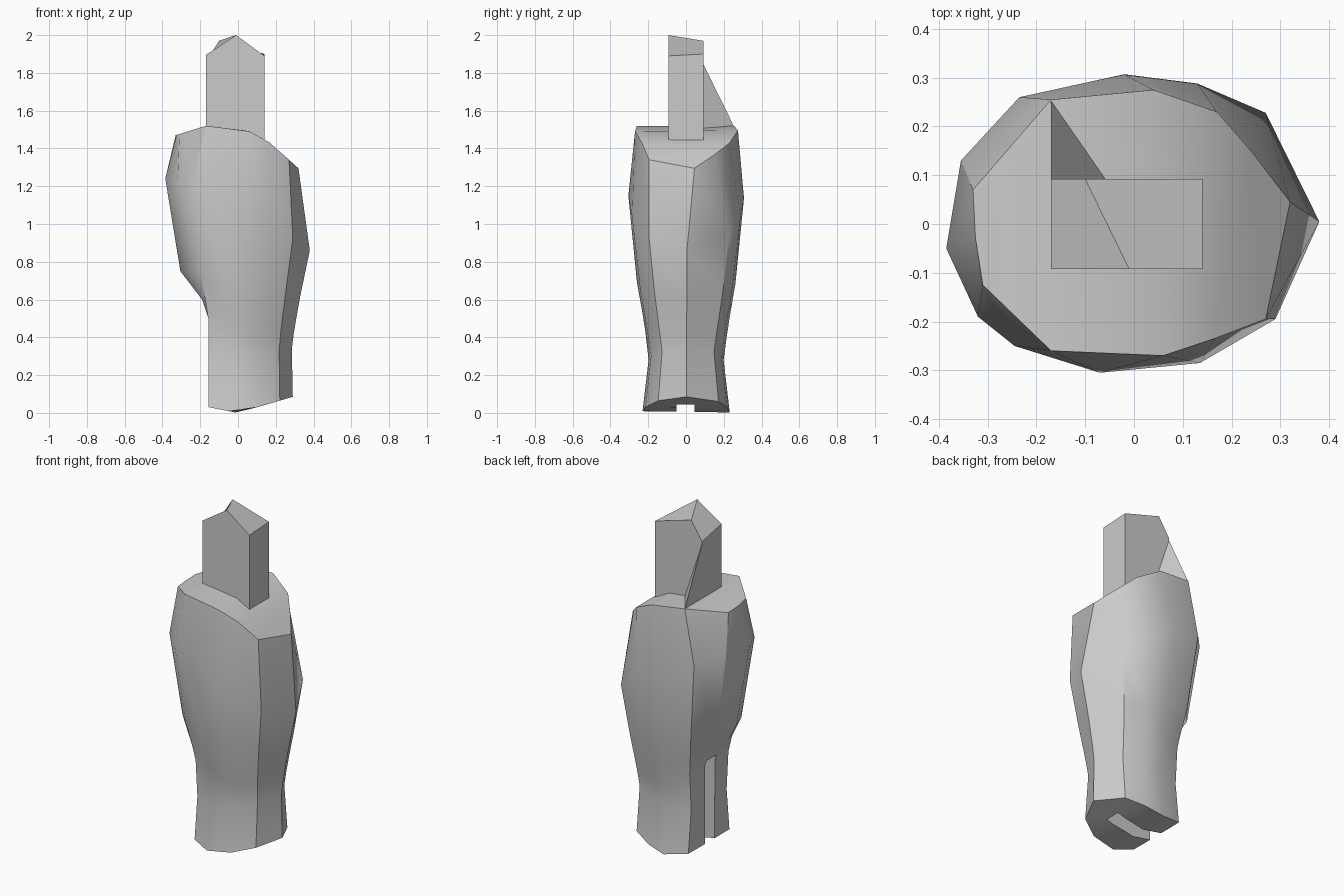
import bpy, bmesh, math

if "Cube" in bpy.data.objects:
    bpy.data.objects.remove(bpy.data.objects["Cube"], do_unlink=True)

grey = bpy.data.materials.new("stone_grey")
grey.use_nodes = True
COLOUR = (0.6, 0.6, 0.6, 1)
grey.diffuse_color = COLOUR
grey.node_tree.nodes["Principled BSDF"].inputs["Base Color"].default_value = COLOUR


def make(name, verts, faces):
    bm = bmesh.new()
    vs = [bm.verts.new(v) for v in verts]
    for f in faces:
        bm.faces.new([vs[i] for i in f])
    bmesh.ops.recalc_face_normals(bm, faces=bm.faces)
    mesh = bpy.data.meshes.new(name)
    bm.to_mesh(mesh)
    bm.free()
    mesh.materials.append(grey)
    ob = bpy.data.objects.new(name, mesh)
    bpy.context.collection.objects.link(ob)
    return ob


def lerp_table(x, table):
    if x <= table[0][0]:
        return table[0][1]
    for (a, za), (b, zb) in zip(table, table[1:]):
        if x <= b:
            return za + (zb - za) * (x - a) / (b - a)
    return table[-1][1]


# Widest outline of the body, and the rim of its sloping shoulder
WIDE = [(.38, .005), (.27, .228), (.13, .288), (-.02, .307), (-.235, .26), (-.355, .13),
        (-.385, -.05), (-.32, -.19), (-.245, -.25), (-.07, -.305), (.135, -.285), (.29, -.195)]
RIM = [(.32, .045), (.24, .15), (.17, .23), (.04, .275), (-.17, .255), (-.33, .07),
       (-.325, -.03), (-.31, -.125), (-.17, -.26), (.06, -.27), (.165, -.235), (.27, -.195)]
SHOULDER = [(-.33, 1.47), (-.17, 1.52), (.05, 1.495), (.14, 1.455), (.27, 1.34), (.32, 1.295)]
N = len(WIDE)

# Each ring: right reach, flat-side limit, left reach, half depth, heights at right / middle / left
RINGS = [
    (.385, .385, .38, .305, 1.24, 1.13, .86),
    (.305, .305, .33, .26, .75, .68, .62),
    (.27, .19, .305, .23, .6, .5, .48),
    (.25, .157, .295, .215, .5, .4, .42),
    (.25, .155, .285, .198, .28, .28, .34),
    (.25, .155, .29, .23, .03, 0, .085),
]

verts = [(x, y, lerp_table(x, SHOULDER)) for x, y in RIM]
for right, limit, left, depth, zr, zm, zl in RINGS:
    heights = [(-limit, zr), (0, zm), (left, zl)]
    for x, y in WIDE:
        x = x * left / .38 if x > 0 else max(x * right / .385, -limit)
        verts.append((x, y * depth / .305, lerp_table(x, heights)))

faces = []
for r in range(len(RINGS)):
    for i in range(N):
        j = (i + 1) % N
        faces.append((r * N + i, r * N + j, r * N + N + j, r * N + N + i))
# Caps are strips running front to back
for base in (0, len(RINGS) * N):
    strips = [(0, 1, N - 1), (5, 6, 7)]
    strips += [(k, k + 1, N - k - 1, N - k) for k in range(1, 5)]
    faces += [[base + i for i in s] for s in strips]
body = make("body", verts, faces)

# Slot cut into the flat side of the foot
bpy.ops.mesh.primitive_cube_add(size=1, location=(-.175, -.003, .215))
cutter = bpy.context.object
cutter.name = "slot_cutter"
cutter.scale = (.65, .094, .63)
cutter.hide_render = True
cutter.data.materials.append(grey)
mod = body.modifiers.new("slot", "BOOLEAN")
mod.operation = "DIFFERENCE"
mod.solver = "EXACT"
mod.object = cutter
bpy.ops.object.select_all(action="DESELECT")
bpy.context.view_layer.objects.active = body
body.select_set(True)
bpy.ops.object.modifier_apply(modifier=mod.name)
bpy.data.objects.remove(cutter, do_unlink=True)
bpy.ops.object.shade_smooth_by_angle(angle=math.radians(30))

# Upright block with a skewed gable top
X0, X1, Y, FOOT = -.17, .14, .092, 1.38
front = [(X0, -Y, FOOT), (X1, -Y, FOOT), (X1, -Y, 1.89), (-.01, -Y, 2), (X0, -Y, 1.895)]
back = [(X0, Y, FOOT), (X1, Y, FOOT), (X1, Y, 1.9), (-.1, Y, 1.97), (X0, Y, 1.86)]
sides = [(i, (i + 1) % 5, (i + 1) % 5 + 5, i + 5) for i in range(5)]
make("head_block", front + back, [range(5), range(5, 10)] + sides)

# Triangular fin behind the block, flush with its side
fin = [(X0, .085, 1.86), (X0, .255, 1.515), (-.055, .09, 1.5), (X0, .085, 1.48)]
make("back_fin", fin, [(0, 1, 2), (0, 1, 3), (0, 2, 3), (1, 2, 3)])
